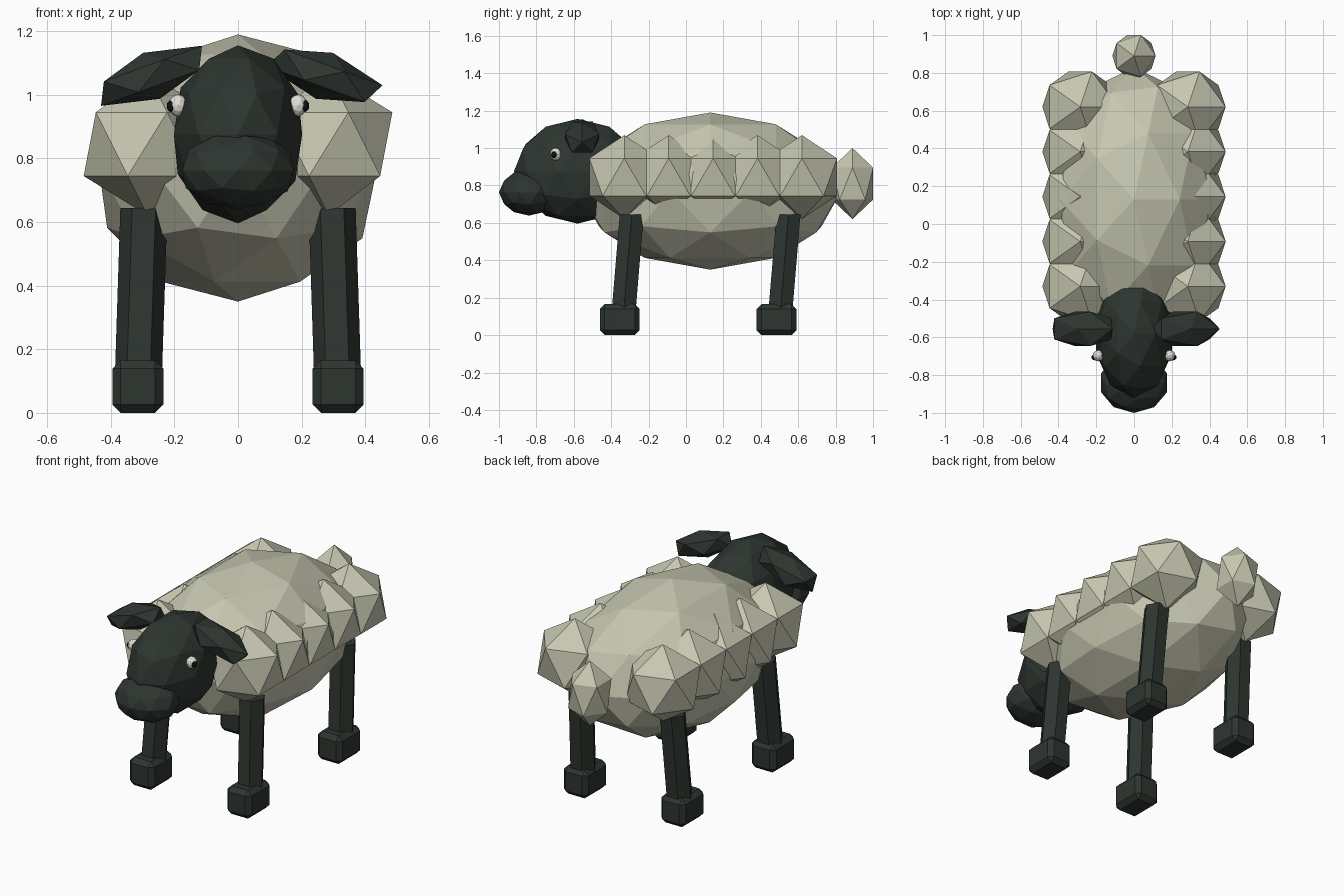
import bpy
import bmesh
import math
from mathutils import Matrix, Vector

if "Cube" in bpy.data.objects:
    bpy.data.objects.remove(bpy.data.objects["Cube"])


def material(name, rgb):
    m = bpy.data.materials.new(name)
    m.diffuse_color = (*rgb, 1)
    m.use_nodes = True
    m.node_tree.nodes["Principled BSDF"].inputs["Base Color"].default_value = m.diffuse_color
    return m


WOOL = material("wool", (0.57, 0.57, 0.44))
DARK = material("dark hide", (0.027, 0.036, 0.029))
WHITE = material("eye white", (0.75, 0.75, 0.68))
BLACK = material("pupil black", (0.006, 0.006, 0.006))


def blob(name, loc, radii, mat, level=2, tilt=0):
    """Faceted ellipsoid made from an icosphere."""
    bpy.ops.mesh.primitive_ico_sphere_add(
        subdivisions=level, radius=1, location=loc, rotation=(0, math.radians(tilt), 0))
    ob = bpy.context.object
    ob.name = name
    ob.scale = radii
    ob.data.materials.append(mat)
    return ob


def mesh_object(name, bm, mat):
    me = bpy.data.meshes.new(name)
    bmesh.ops.recalc_face_normals(bm, faces=bm.faces)
    bm.to_mesh(me)
    bm.free()
    me.materials.append(mat)
    ob = bpy.data.objects.new(name, me)
    bpy.context.collection.objects.link(ob)
    return ob


def leg(name, top, bottom, radius):
    """Six-sided leg whose axis leans from top to bottom."""
    bm = bmesh.new()
    bmesh.ops.create_cone(bm, cap_ends=True, segments=6, radius1=radius, radius2=radius,
                          depth=1, matrix=Matrix.Rotation(math.pi / 2, 4, 'Z'))
    for v in bm.verts:
        axis = Vector(bottom).lerp(Vector(top), v.co.z + 0.5)
        v.co = Vector((axis.x + v.co.x, axis.y + v.co.y, axis.z))
    return mesh_object(name, bm, DARK)


def hoof(name, loc, size):
    """Box with chamfered edges."""
    bm = bmesh.new()
    bmesh.ops.create_cube(bm, size=1)
    for v in bm.verts:
        v.co = Vector(a * b + c for a, b, c in zip(v.co, size, loc))
    bmesh.ops.bevel(bm, geom=list(bm.edges), offset=0.026, segments=1,
                    profile=0.5, affect='EDGES')
    return mesh_object(name, bm, DARK)


# Body and tail
blob("body", (0, 0.13, 0.77), (0.46, 0.70, 0.42), WOOL)
blob("tail", (0, 0.89, 0.81), (0.128, 0.13, 0.19), WOOL, 1)

# Head and muzzle
blob("head", (0, -0.58, 0.876), (0.212, 0.34, 0.28), DARK)
blob("muzzle", (0, -0.84, 0.763), (0.184, 0.16, 0.124), DARK)

for s, side in ((-1, "left"), (1, "right")):
    # Wool tufts along the flank
    for i in range(5):
        blob(f"wool_tuft_{side}_{i + 1}", (s * 0.285, -0.33 + i * 0.2375, 0.845),
             (0.224, 0.22, 0.224), WOOL, 1)

    # Ears and eyes
    blob(f"ear_{side}", (s * 0.272, -0.555, 1.06), (0.203, 0.107, 0.077), DARK, 1, s * 20)
    blob(f"eye_{side}", (s * 0.189, -0.697, 0.967), (0.03, 0.03, 0.035), WHITE)
    blob(f"pupil_{side}", (s * 0.207, -0.705, 0.965), (0.018, 0.017, 0.02), BLACK)

    # Legs and hooves
    for y, end in ((0, "front"), (0.838, "back")):
        leg(f"{end}_leg_{side}", (s * 0.296, y - 0.29, 0.645),
            (s * 0.313, y - 0.334, 0.12), 0.074)
        hoof(f"{end}_hoof_{side}", (s * 0.315, y - 0.354, 0.0825), (0.16, 0.213, 0.165))
